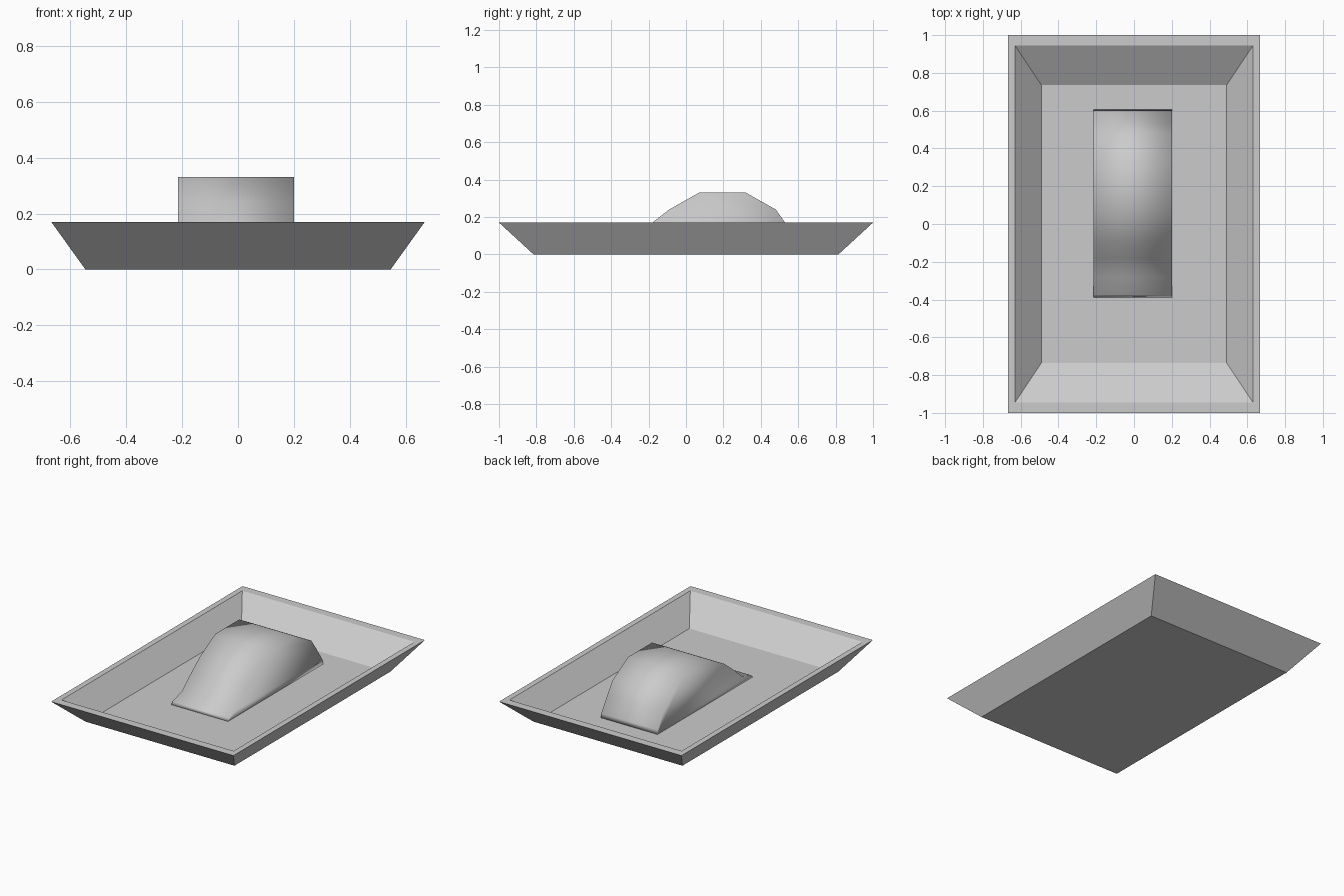
import bpy

if "Cube" in bpy.data.objects:
    bpy.data.objects.remove(bpy.data.objects["Cube"])


def make_object(name, verts, faces, smooth=False):
    mesh = bpy.data.meshes.new(name)
    mesh.from_pydata(verts, [], faces)
    mesh.update()
    for p in mesh.polygons:
        p.use_smooth = smooth
    obj = bpy.data.objects.new(name, mesh)
    bpy.context.collection.objects.link(obj)
    return obj


# Tray: rectangular rings from the underside, over the rim, down to the inner floor
rings = [(0.545, 0.815, 0.0), (0.667, 1.0, 0.17), (0.63, 0.945, 0.17), (0.49, 0.735, 0.038)]
verts, faces = [], [(3, 2, 1, 0)]
for hx, hy, z in rings:
    verts += [(-hx, -hy, z), (hx, -hy, z), (hx, hy, z), (-hx, hy, z)]
for r in range(len(rings) - 1):
    for i in range(4):
        a, b = r * 4 + i, r * 4 + (i + 1) % 4
        faces.append((a, b, b + 4, a + 4))
last = 4 * (len(rings) - 1)
faces.append(tuple(range(last, last + 4)))
make_object("tray", verts, faces)

# Mound: side profile (y, z) extruded across x, softly shaded all over
profile = [(-0.39, 0.038), (-0.375, 0.055), (-0.28, 0.085), (-0.18, 0.17),
           (-0.09, 0.24), (0.07, 0.33), (0.32, 0.33), (0.48, 0.24),
           (0.53, 0.17), (0.60, 0.065), (0.605, 0.038)]
n = len(profile)
verts = [(x, y, z) for x in (-0.215, 0.20) for y, z in profile]
faces = [(i, (i + 1) % n, (i + 1) % n + n, i + n)[::-1] for i in range(n)]
faces += [tuple(range(n)), tuple(range(2 * n - 1, n - 1, -1))]
mound = make_object("mound", verts, faces, smooth=True)

# Make the mound's normals point outward
import bmesh
bm = bmesh.new()
bm.from_mesh(mound.data)
bmesh.ops.recalc_face_normals(bm, faces=bm.faces)
bm.to_mesh(mound.data)
bm.free()
